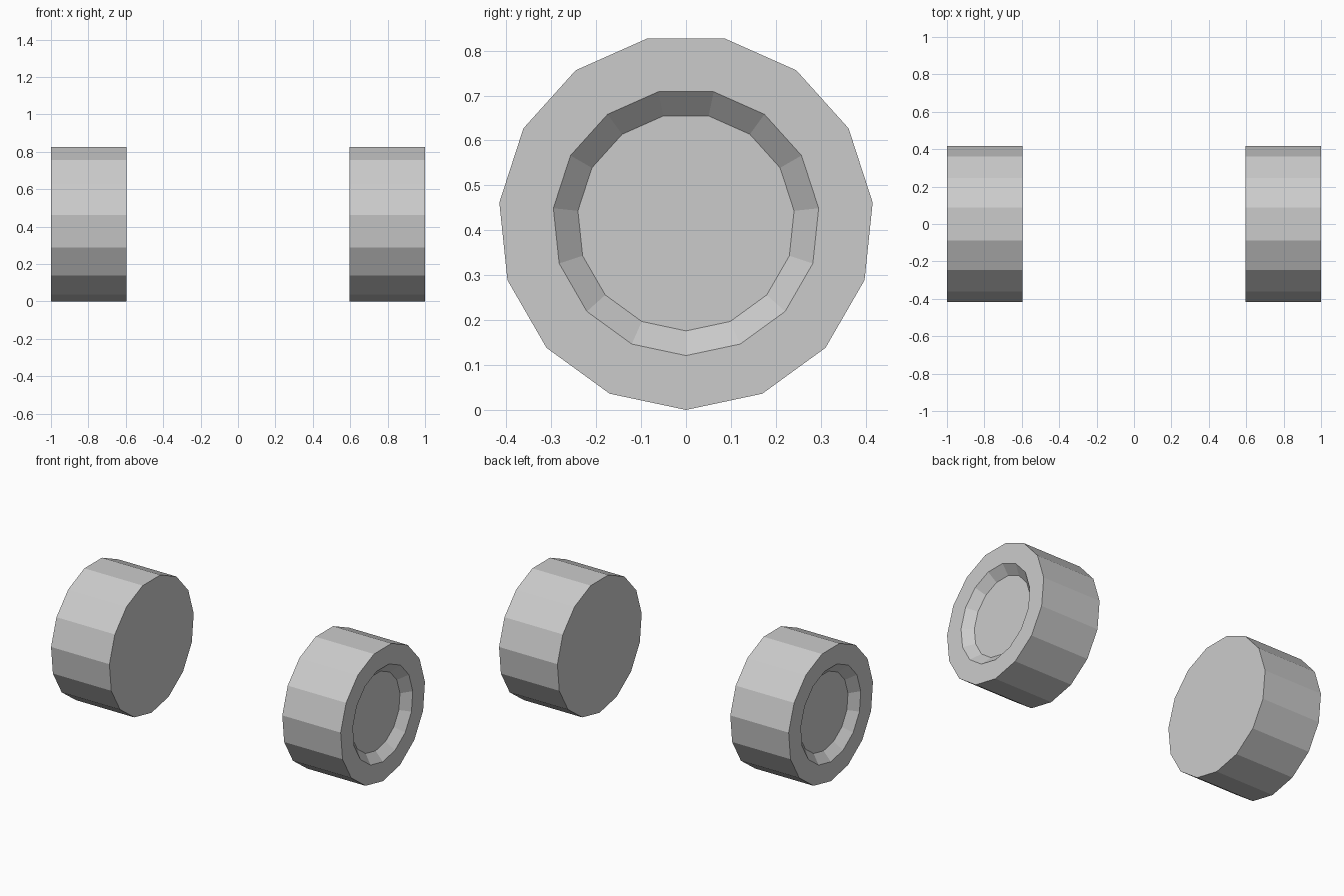
import bpy, bmesh, math

if "Cube" in bpy.data.objects:
    bpy.data.objects.remove(bpy.data.objects["Cube"])

SIDES = 15
R = 0.418          # outer radius, also axle height
INNER_X = 0.597


def ring(bm, x, r, side):
    # 15-sided ring around the axle, one corner pointing straight down
    return [bm.verts.new((side * x,
                          r * math.cos(-math.pi / 2 + i * math.tau / SIDES),
                          R + r * math.sin(-math.pi / 2 + i * math.tau / SIDES)))
            for i in range(SIDES)]


def wheel(name, side):
    bm = bmesh.new()
    # inner edge, outer edge, rim edge, recessed hub floor
    profile = [(INNER_X, R), (1.0, R), (1.0, 0.297), (0.95, 0.242)]
    rings = [ring(bm, x, r, side) for x, r in profile]
    for a, b in zip(rings, rings[1:]):
        for i in range(SIDES):
            j = (i + 1) % SIDES
            bm.faces.new((a[i], a[j], b[j], b[i]))
    # flat inner cap and hub floor
    bm.faces.new(rings[0])
    bm.faces.new(rings[-1])
    bmesh.ops.recalc_face_normals(bm, faces=bm.faces)
    mesh = bpy.data.meshes.new(name)
    bm.to_mesh(mesh)
    bm.free()
    bpy.context.collection.objects.link(bpy.data.objects.new(name, mesh))


# pair of mirrored wheels, recesses facing outward
wheel("right_wheel", 1)
wheel("left_wheel", -1)
